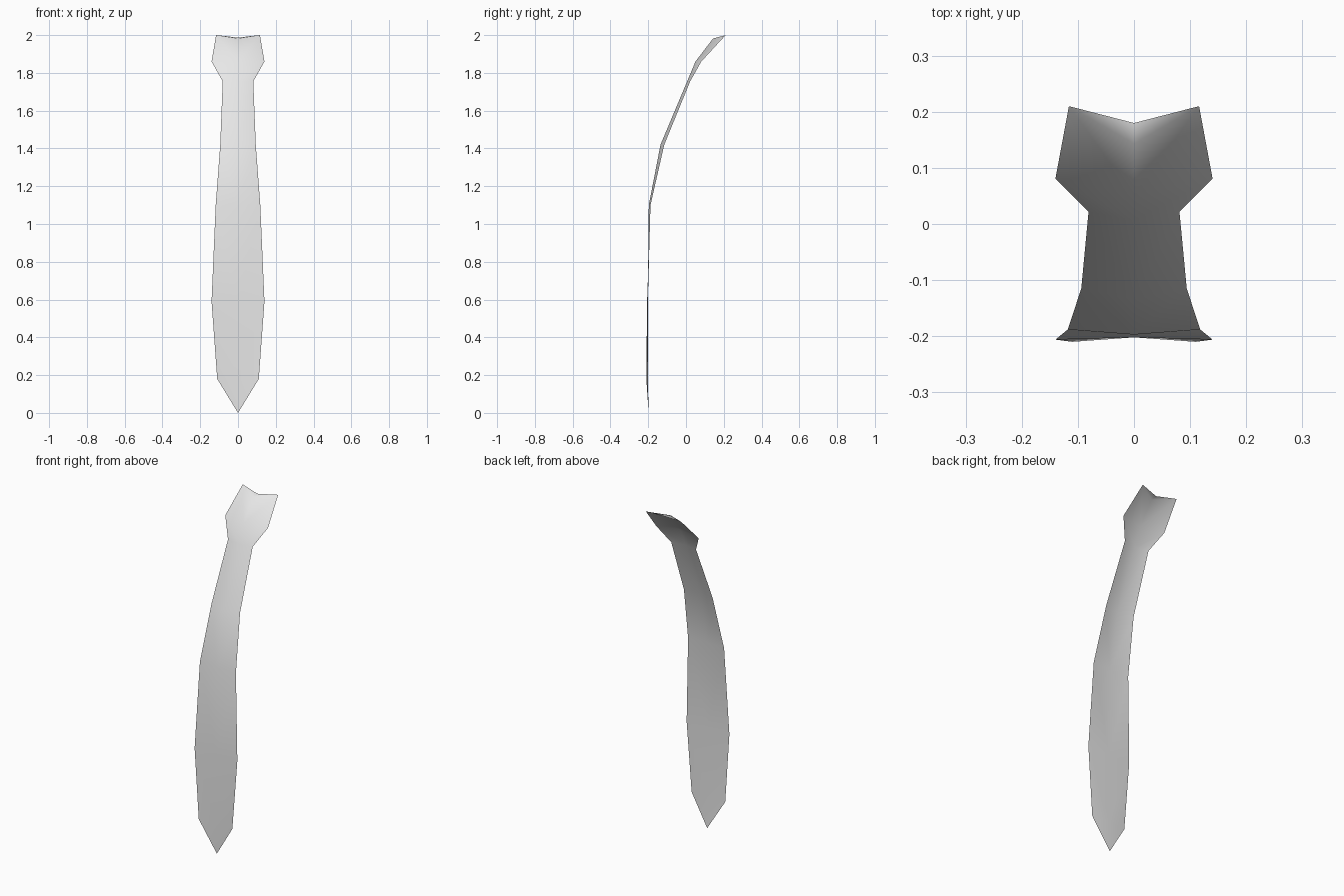
import bpy, bmesh

if "Cube" in bpy.data.objects:
    bpy.data.objects.remove(bpy.data.objects["Cube"])

# Half cross-sections, bottom to top: z, half width, centre y, edge y
ROWS = [
    (0.18, 0.11, -0.202, -0.210),
    (0.59, 0.14, -0.202, -0.206),
    (1.10, 0.118, -0.197, -0.188),
    (1.42, 0.094, -0.135, -0.115),
    (1.755, 0.081, 0.006, 0.022),
    (1.86, 0.14, 0.05, 0.081),
]

fabric = bpy.data.materials.new("light grey fabric")
fabric.diffuse_color = (0.8, 0.8, 0.8, 1)
fabric.use_nodes = True
fabric.node_tree.nodes["Principled BSDF"].inputs["Base Color"].default_value = fabric.diffuse_color

bm = bmesh.new()

# Pointed lower tip
tip = bm.verts.new((0, -0.198, 0.0))
centre = [bm.verts.new((0, yc, z)) for z, w, yc, ye in ROWS]
edge = [bm.verts.new((w, ye, z)) for z, w, yc, ye in ROWS]

# Flared top of the knot
centre.append(bm.verts.new((0, 0.143, 1.982)))
edge.append(bm.verts.new((0.116, 0.21, 2.0)))
rim = bm.verts.new((0, 0.18, 1.987))

# Strip of cloth from tip to knot, closed by the folded rim
bm.faces.new((tip, edge[0], centre[0]))
for i in range(len(centre) - 1):
    bm.faces.new((centre[i], edge[i], edge[i + 1], centre[i + 1]))
bm.faces.new((centre[-1], edge[-1], rim))
for f in bm.faces:
    f.smooth = True

mesh = bpy.data.meshes.new("necktie")
bm.to_mesh(mesh)
bm.free()
mesh.materials.append(fabric)
necktie = bpy.data.objects.new("necktie", mesh)
bpy.context.collection.objects.link(necktie)

# Mirrored left half
mirror = necktie.modifiers.new("mirror", 'MIRROR')
mirror.use_axis[0] = True
mirror.use_clip = True
mirror.merge_threshold = 0.0005
